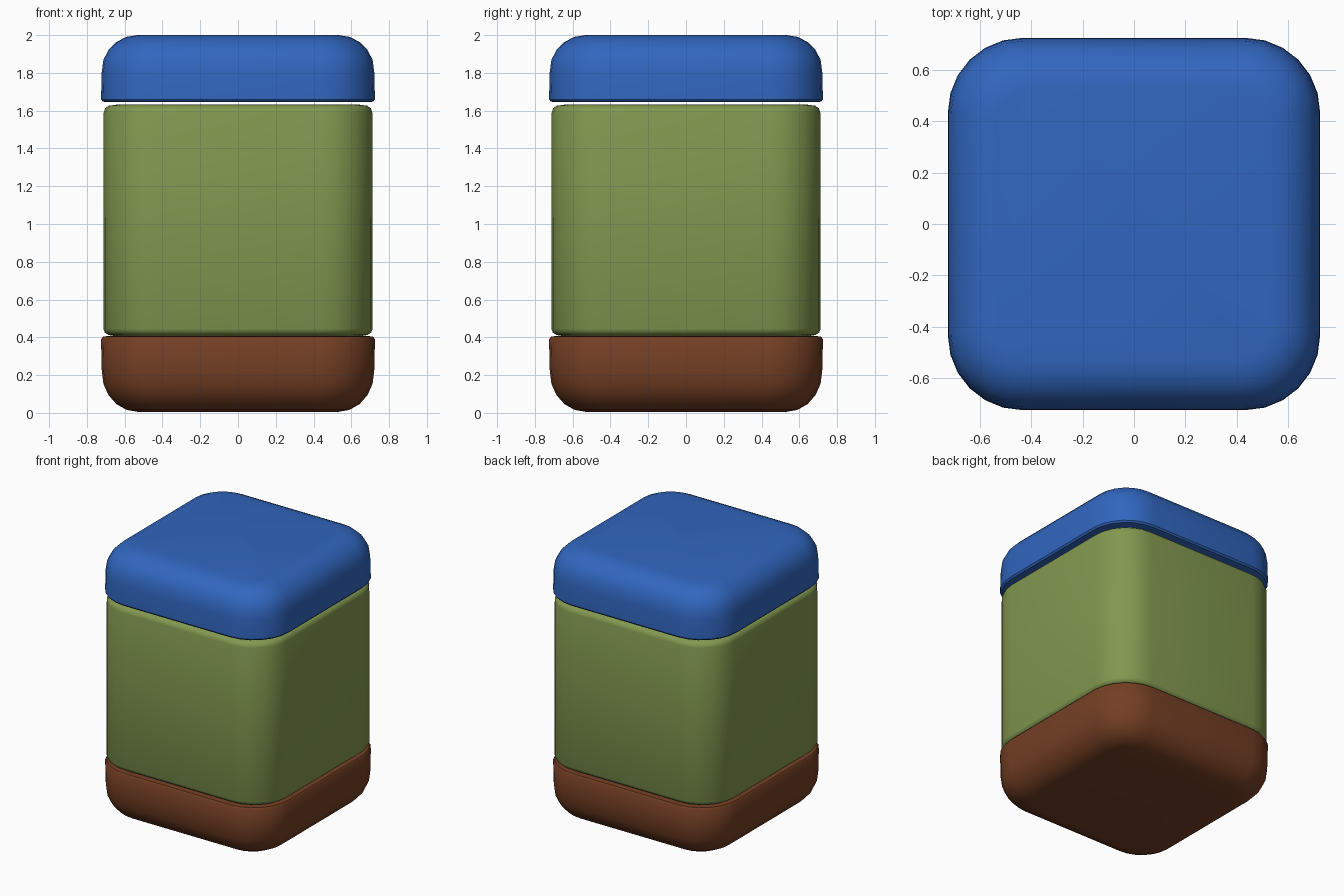
import bpy, bmesh, math

if "Cube" in bpy.data.objects:
    bpy.data.objects.remove(bpy.data.objects["Cube"])


def material(name, rgb):
    m = bpy.data.materials.new(name)
    m.diffuse_color = (*rgb, 1)
    m.use_nodes = True
    m.node_tree.nodes["Principled BSDF"].inputs["Base Color"].default_value = m.diffuse_color
    return m


def outline(half, radius, segments=6):
    """Square with rounded corners, as a list of xy points."""
    c = half - radius
    pts = []
    for k, (sx, sy) in enumerate([(1, 1), (-1, 1), (-1, -1), (1, -1)]):
        for i in range(segments + 1):
            a = math.radians(90 * (k + i / segments))
            pts.append((sx * c + radius * math.cos(a), sy * c + radius * math.sin(a)))
    return pts


def rounded_block(name, profile, corner, mat):
    """Loft rounded squares through (half width, z) and cap both ends."""
    widest = max(h for h, z in profile)
    bm = bmesh.new()
    rings = []
    for h, z in profile:
        r = max(corner - (widest - h) * 0.8, 0.08)
        rings.append([bm.verts.new((x, y, z)) for x, y in outline(h, r)])
    n = len(rings[0])
    for a, b in zip(rings, rings[1:]):
        for i in range(n):
            j = (i + 1) % n
            bm.faces.new((a[i], a[j], b[j], b[i]))
    bm.faces.new(rings[0][::-1])
    bm.faces.new(rings[-1])
    bmesh.ops.recalc_face_normals(bm, faces=bm.faces)
    mesh = bpy.data.meshes.new(name)
    bm.to_mesh(mesh)
    bm.free()
    mesh.materials.append(mat)
    ob = bpy.data.objects.new(name, mesh)
    bpy.context.collection.objects.link(ob)
    bpy.ops.object.select_all(action='DESELECT')
    ob.select_set(True)
    bpy.context.view_layer.objects.active = ob
    bpy.ops.object.shade_smooth_by_angle(angle=math.radians(40))
    return ob


blue = material("lid blue", (0.031, 0.133, 0.52))
green = material("body green", (0.225, 0.315, 0.08))
brown = material("base brown", (0.175, 0.05, 0.018))

# Lid: softly rounded top, tight lower edge
lid = [(0.69, 1.645), (0.715, 1.648), (0.725, 1.66), (0.722, 1.80)]
lid += [(0.532 + 0.19 * math.cos(a), 1.81 + 0.19 * math.sin(a))
        for a in (math.radians(18 * i) for i in range(1, 6))]
rounded_block("lid", lid, 0.29, blue)

# Base: the lid profile turned upside down
base = [(h, 2.005 - z) for h, z in lid]
base = [(h, max(z, 0) * 1.13) for h, z in base]
rounded_block("base", base, 0.29, brown)

# Body: straight walls with small rounded rims
body = [(0.64, 0.405), (0.685, 0.412), (0.705, 0.425), (0.713, 0.445),
        (0.711, 1.59), (0.704, 1.612), (0.685, 1.626), (0.64, 1.632)]
rounded_block("body", body, 0.27, green)
